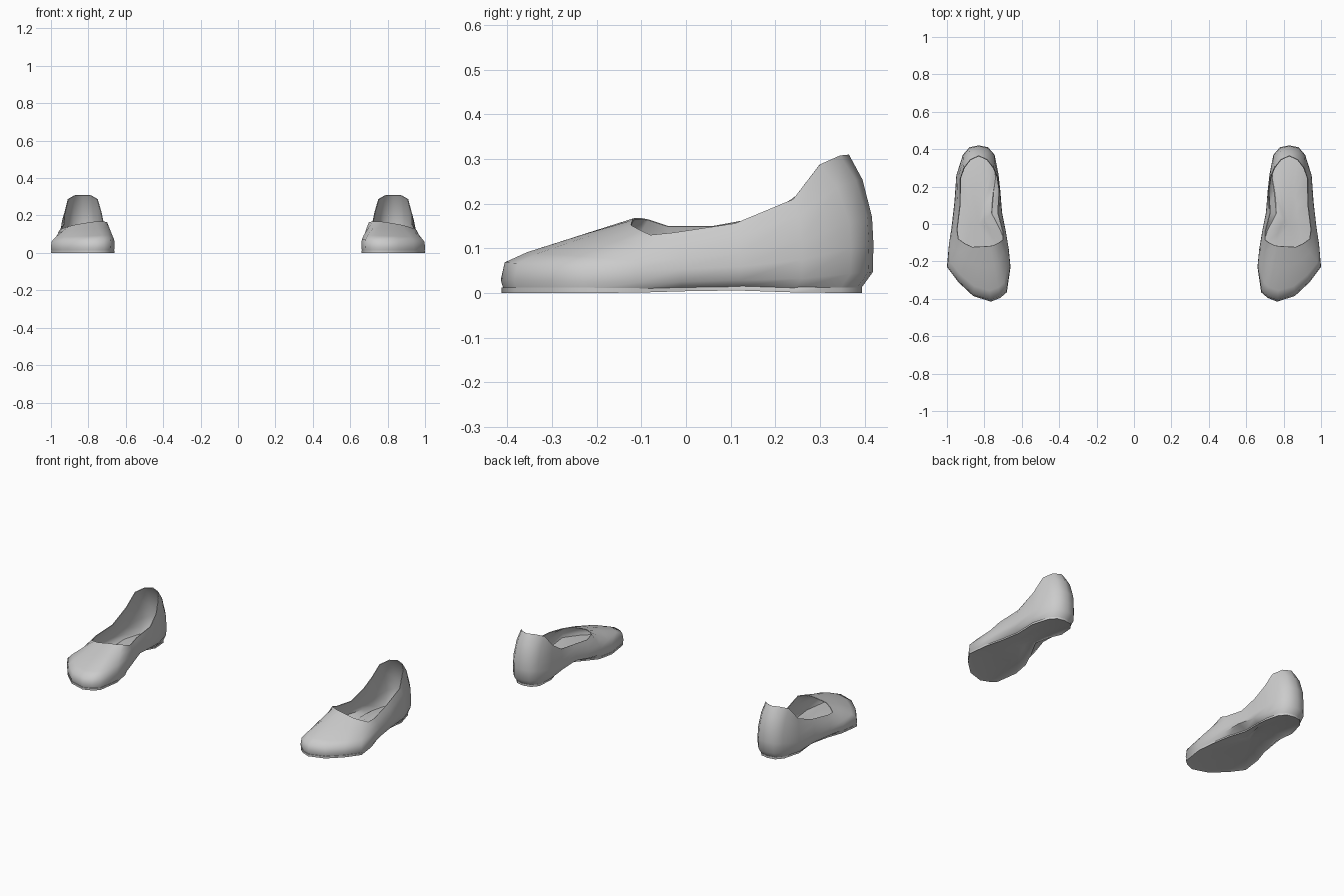
import bpy
import math

# Remove the default cube
cube = bpy.data.objects.get("Cube")
if cube:
    bpy.data.objects.remove(cube, do_unlink=True)

# One plain grey for the whole pair
grey = bpy.data.materials.new("plain grey")
grey.use_nodes = True
colour = (0.6, 0.6, 0.6, 1)
grey.diffuse_color = colour
grey.node_tree.nodes["Principled BSDF"].inputs["Base Color"].default_value = colour

SPACING = 0.83    # distance of each shoe from the centre line

# Stations from the heel, along the inner side, round the toe and back:
# widest outline (u, y), then collar edge (u, y, z); u grows to the outer side
STATIONS = [
    (0, .42, 0, .365, .31),
    (-.05, .41, -.045, .345, .308),
    (-.085, .37, -.08, .3, .288),
    (-.105, .27, -.1, .25, .22),
    (-.115, .18, -.11, .18, .172),
    (-.125, .06, -.103, .06, .15),
    (-.145, -.04, -.13, -.04, .15),
    (-.16, -.13, -.13, -.085, .165),
    (-.17, -.23, -.11, -.1, .168),
    (-.15, -.365, -.08, -.115, .168),
    (-.115, -.395, -.06, -.118, .167),
    (-.065, -.415, -.03, -.12, .163),
    (.03, -.385, 0, -.122, .158),
    (.11, -.31, .036, -.123, .152),
    (.17, -.23, .075, -.105, .142),
    (.16, -.11, .11, -.08, .13),
    (.145, -.01, .117, -.03, .135),
    (.13, .12, .1, .11, .156),
    (.12, .26, .1, .24, .21),
    (.085, .37, .08, .3, .288),
    (.05, .41, .045, .345, .308),
]
COUNT = len(STATIONS)

# Wall profiles as (height fraction, blend from outline to collar)
FRONT = [(.18, 0), (.42, .03), (.56, .2), (.8, .62), (1, 1)]
BACK = [(.15, .03), (.35, 0), (.55, .06), (.82, .45), (1, 1)]


def mix(a, b, t):
    return a + (b - a) * t


def waist(y):
    """Strength of the narrowing under the instep."""
    return math.exp(-((y - .08) / .13) ** 2)


def arch(u, y):
    """Height of the sole's underside."""
    return waist(y) * max(.006, .018 - .2 * u)


def heelward(y):
    return min(1, max(0, (y + .2) / .35))


def sole_point(u, y):
    """Outline point drawn in to the edge of the sole."""
    scale = mix(.985, .93, heelward(y))
    tuck = .05 if u < 0 else .025
    return u * scale - math.copysign(tuck, u) * waist(y), y * scale


def make_object(name, points, faces, side, thickness=0):
    verts = [(side * (SPACING + u), y, z) for u, y, z in points]
    if side < 0:
        faces = [tuple(reversed(f)) for f in faces]
    mesh = bpy.data.meshes.new(name)
    mesh.from_pydata(verts, [], faces)
    mesh.materials.append(grey)
    obj = bpy.data.objects.new(name, mesh)
    bpy.context.collection.objects.link(obj)
    bpy.ops.object.select_all(action="DESELECT")
    obj.select_set(True)
    bpy.context.view_layer.objects.active = obj
    if thickness:
        shell = obj.modifiers.new("shell", "SOLIDIFY")
        shell.thickness = thickness
        shell.offset = -1
        bpy.ops.object.modifier_apply(modifier=shell.name)
    bpy.ops.object.shade_smooth_by_angle(angle=math.radians(55))
    return obj


def bands(rings):
    """Quads joining consecutive closed rings of stations."""
    faces = []
    for r in range(rings - 1):
        for i in range(COUNT):
            j = (i + 1) % COUNT
            a, b = r * COUNT, (r + 1) * COUNT
            faces.append((a + i, a + j, b + j, b + i))
    return faces


def build_upper(name, side):
    points = []
    for u, y, *_ in STATIONS:
        su, sy = sole_point(u, y)
        points.append((su, sy, arch(su, sy) + .008))
    for front, back in zip(FRONT, BACK):
        for u, y, cu, cy, cz in STATIONS:
            t = heelward(y)
            height = mix(front[0], back[0], t)
            blend = mix(front[1], back[1], t)
            base = arch(u, y) * (1 - height)
            points.append((mix(u, cu, blend), mix(y, cy, blend),
                           base + cz * height))
    make_object(name, points, bands(len(FRONT) + 1), side, .004)


def build_sole(name, side):
    # Rings run from the middle of the underside, round the edge, to the insole
    layers = [(.4, .008), (.93, .006), (1.01, 0), (1.01, .012),
              (.96, .016), (.4, .016)]
    points = []
    for scale, lift in layers:
        for u, y, *_ in STATIONS:
            su, sy = sole_point(u, y)
            su, sy = su * scale, sy * scale
            points.append((su, sy, arch(su, sy) + lift))
    faces = bands(len(layers))
    # Fans close the underside and the insole
    bottom, top = len(points), len(points) + 1
    points += [(0, 0, arch(0, 0) + lift) for lift in (.008, .016)]
    last = (len(layers) - 1) * COUNT
    for i in range(COUNT):
        j = (i + 1) % COUNT
        faces.append((bottom, j, i))
        faces.append((top, last + i, last + j))
    make_object(name, points, faces, side)


for label, side in (("left", 1), ("right", -1)):
    build_upper(label + "_shoe_upper", side)
    build_sole(label + "_shoe_sole", side)
